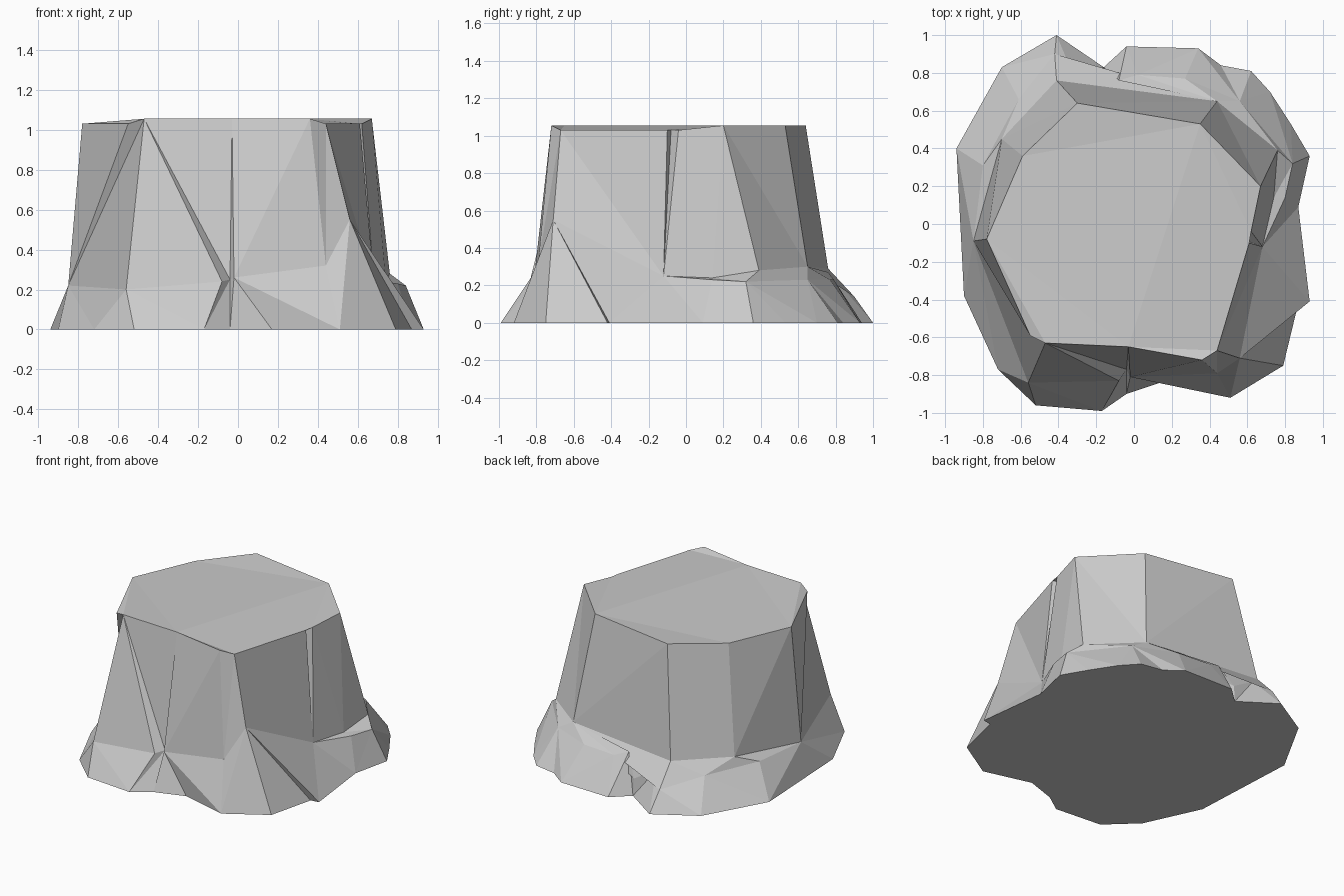
import bpy, bmesh, math

if "Cube" in bpy.data.objects:
    bpy.data.objects.remove(bpy.data.objects["Cube"])

# Cross-sections of the stump, counter-clockwise from the left side
RIM = [(-.78, -.08), (-.55, -.59), (-.47, -.63), (-.03, -.65), (.36, -.72), (.44, -.67),
       (.61, -.10), (.57, -.08), (.62, -.04), (.67, .20), (.35, .53), (-.30, .64), (-.59, .36)]
WAIST_FRONT = [(-.85, -.09, .22), (-.56, -.84, .20), (-.08, -.83, .24), (-.04, -.77, .25),
               (-.02, -.81, .26), (.44, -.79, .32), (.56, -.71, .55), (.68, -.12, .25)]
WAIST_BACK = [(.74, .14, .24), (.76, .39, .28), (.44, .65, .30), (-.41, .76, .29), (-.70, .45, .28)]
ROOT_TOP = [(.80, .14, .23), (.84, .32, .22), (.56, .65, .23), (.27, .77, .23), (.02, .79, .23),
            (-.08, .76, .27), (-.16, .82, .12), (-.33, .81, .22), (-.42, .90, .14),
            (-.61, .66, .20), (-.80, .31, .22)]
GROUND = [(-.90, -.38), (-.72, -.77), (-.52, -.96), (-.17, -.99), (-.04, -.90), (.17, -.83),
          (.51, -.92), (.79, -.75), (.87, -.42), (.93, -.41), (.87, .09), (.93, .36), (.83, .53),
          (.72, .70), (.62, .81), (.46, .84), (.34, .93), (-.04, .94), (-.16, .83), (-.41, 1.0),
          (-.70, .83), (-.94, .40)]


def angle(v):
    return math.atan2(v.co.y, v.co.x)


def bridge(bm, upper, lower):
    """Join two closed rings of different counts with triangles, walking by angle."""
    i = j = 0
    nu, nl = len(upper), len(lower)

    def turn(ring, k):
        return angle(ring[k % len(ring)]) + 2 * math.pi * (k // len(ring))

    while i < nu or j < nl:
        u, l = upper[i % nu], lower[j % nl]
        if j >= nl or (i < nu and turn(upper, i + 1) <= turn(lower, j + 1)):
            i += 1
            tri = (l, upper[i % nu], u)
        else:
            j += 1
            tri = (u, l, lower[j % nl])
        if len(set(tri)) == 3:
            bm.faces.new(tri)


bm = bmesh.new()

# Cut top sits slightly lower along the left and right-front edges
rim = [bm.verts.new((x, y, 1.03 if x < -.5 or (x > .42 and y < 0) else 1.055)) for x, y in RIM]
front = [bm.verts.new(p) for p in WAIST_FRONT]
back = [bm.verts.new(p) for p in WAIST_BACK]
roots = [bm.verts.new(p) for p in ROOT_TOP]
ground = [bm.verts.new((x, y, 0)) for x, y in GROUND]

# Trunk wall, root ledge at the back, flared roots
bridge(bm, rim, front + back)
bridge(bm, front + back, front + roots)
bridge(bm, front + roots, ground)

# Cut top and underside
caps = [bm.faces.new(rim), bm.faces.new(ground[::-1])]
bmesh.ops.triangulate(bm, faces=caps)
bmesh.ops.recalc_face_normals(bm, faces=bm.faces[:])

mesh = bpy.data.meshes.new("tree_stump")
bm.to_mesh(mesh)
bm.free()
stump = bpy.data.objects.new("tree_stump", mesh)
bpy.context.collection.objects.link(stump)

grey = bpy.data.materials.new("light_grey")
grey.diffuse_color = (.6, .6, .6, 1)
grey.use_nodes = True
grey.node_tree.nodes["Principled BSDF"].inputs["Base Color"].default_value = grey.diffuse_color
mesh.materials.append(grey)
